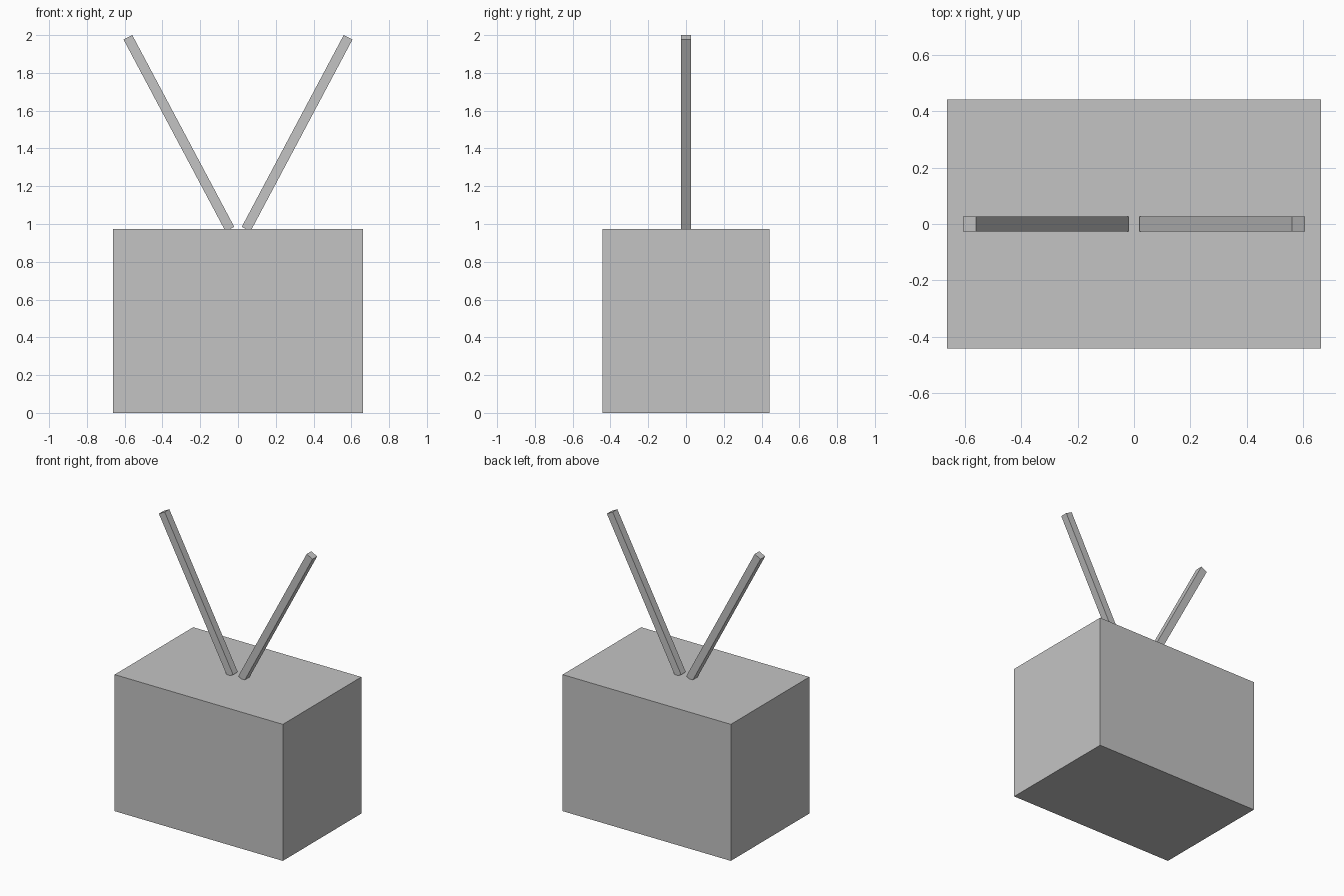
import bpy
import math
from mathutils import Vector

default_cube = bpy.data.objects.get("Cube")
if default_cube:
    bpy.data.objects.remove(default_cube, do_unlink=True)

# Single plain grey
grey = bpy.data.materials.new("plain_grey")
grey.use_nodes = True
colour = (0.55, 0.55, 0.55, 1)
grey.diffuse_color = colour
grey.node_tree.nodes["Principled BSDF"].inputs["Base Color"].default_value = colour


def add_box(name, centre, size, tilt=0):
    """Flat-sided box, tilted about the front-to-back axis."""
    bpy.ops.mesh.primitive_cube_add(size=1, location=centre, rotation=(0, tilt, 0))
    box = bpy.context.object
    box.name = name
    box.scale = size
    box.data.materials.append(grey)
    return box


# Cabinet
HEIGHT = 0.973
add_box("cabinet", (0, 0, HEIGHT / 2), (1.326, 0.884, HEIGHT))

# Pair of square antenna rods spreading outwards from the cabinet top
ROD = 0.052
LENGTH = 1.15
TILT = math.radians(28)
for name, side in (("left_antenna", 1), ("right_antenna", -1)):
    foot = Vector((side * 0.043, 0, HEIGHT))
    axis = Vector((side * math.sin(TILT), 0, math.cos(TILT)))
    add_box(name, foot + axis * LENGTH / 2, (ROD, ROD, LENGTH), side * TILT)
